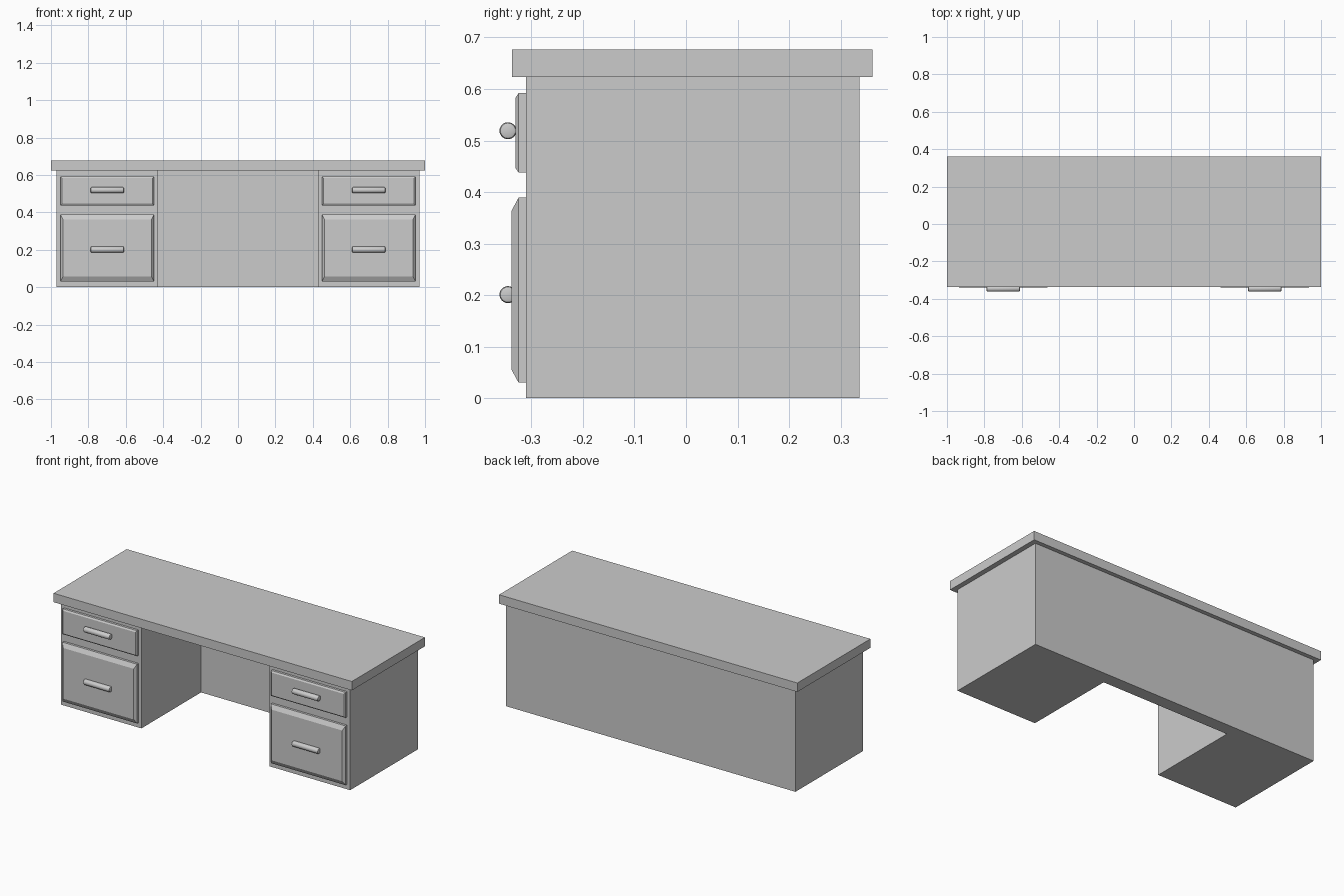
import bpy, bmesh
from mathutils import Matrix

if "Cube" in bpy.data.objects:
    bpy.data.objects.remove(bpy.data.objects["Cube"])


def finish(name, bm):
    bmesh.ops.recalc_face_normals(bm, faces=bm.faces)
    mesh = bpy.data.meshes.new(name)
    bm.to_mesh(mesh)
    bm.free()
    obj = bpy.data.objects.new(name, mesh)
    bpy.context.collection.objects.link(obj)
    return obj


def box(name, x0, x1, y0, y1, z0, z1):
    bm = bmesh.new()
    bmesh.ops.create_cube(bm, size=1)
    bmesh.ops.scale(bm, vec=(x1 - x0, y1 - y0, z1 - z0), verts=bm.verts)
    bmesh.ops.translate(bm, vec=((x0 + x1) / 2, (y0 + y1) / 2, (z0 + z1) / 2), verts=bm.verts)
    return finish(name, bm)


def drawer(name, cx, z0, z1, depth, inset_x, inset_z):
    """Raised panel: straight rim, then sloped edges up to a flat face."""
    rim, half = 0.014, 0.25
    bm = bmesh.new()
    rings = []
    for y, ix, iz in ((0, 0, 0), (rim, 0, 0), (depth, inset_x, inset_z)):
        a, b, lo, hi = cx - half + ix, cx + half - ix, z0 + iz, z1 - iz
        rings.append([bm.verts.new((x, FRONT - y, z))
                      for x, z in ((a, lo), (b, lo), (b, hi), (a, hi))])
    for r, s in zip(rings, rings[1:]):
        for i in range(4):
            j = (i + 1) % 4
            bm.faces.new((r[i], r[j], s[j], s[i]))
    bm.faces.new(rings[0])
    bm.faces.new(rings[-1])
    return finish(name, bm)


def handle(name, cx, z):
    """Horizontal bar with softened ends."""
    bm = bmesh.new()
    bmesh.ops.create_cone(bm, cap_ends=True, segments=24, radius1=0.0165, radius2=0.0165,
                          depth=0.178, matrix=Matrix.Rotation(1.5707963, 4, 'Y'))
    ends = [e for e in bm.edges if abs(e.verts[0].co.x - e.verts[1].co.x) < 1e-4]
    bmesh.ops.bevel(bm, geom=ends, offset=0.006, segments=2, profile=0.5, affect='EDGES')
    bmesh.ops.translate(bm, vec=(cx, -0.3455, z), verts=bm.verts)
    obj = finish(name, bm)
    bpy.ops.object.select_all(action='DESELECT')
    obj.select_set(True)
    bpy.context.view_layer.objects.active = obj
    bpy.ops.object.shade_smooth_by_angle()


FRONT = -0.311

# Desk top
box("desk_top", -1, 1, -0.338, 0.362, 0.623, 0.677)

# Body: two pedestals joined by a back panel, as one U-shaped extrusion
outline = [(-0.97, 0.337), (-0.97, FRONT), (-0.43, FRONT), (-0.43, 0.26),
           (0.43, 0.26), (0.43, FRONT), (0.97, FRONT), (0.97, 0.337)]
bm = bmesh.new()
base = bm.faces.new([bm.verts.new((x, y, 0)) for x, y in outline])
top = bmesh.ops.extrude_face_region(bm, geom=[base], use_keep_orig=True)
bmesh.ops.translate(bm, vec=(0, 0, 0.623),
                    verts=[g for g in top["geom"] if isinstance(g, bmesh.types.BMVert)])
finish("desk_body", bm)

# Drawers and handles on both pedestals
for side, cx in (("left", -0.699), ("right", 0.699)):
    drawer(side + "_upper_drawer", cx, 0.438, 0.592, 0.020, 0.008, 0.009)
    drawer(side + "_lower_drawer", cx, 0.030, 0.389, 0.028, 0.013, 0.026)
    handle(side + "_upper_handle", cx, 0.519)
    handle(side + "_lower_handle", cx, 0.201)
